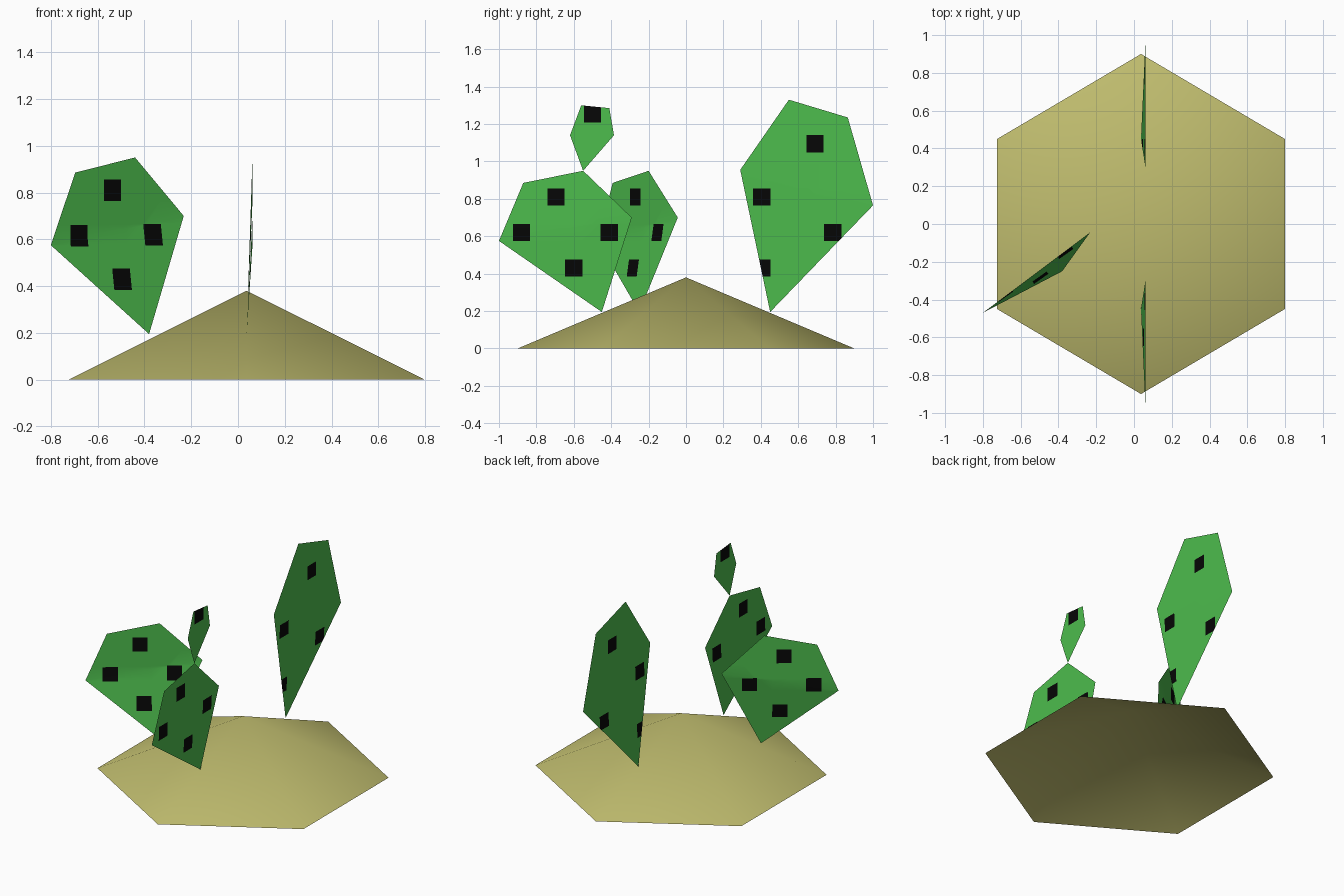
import bpy, bmesh, math
from mathutils import Vector

if "Cube" in bpy.data.objects:
    bpy.data.objects.remove(bpy.data.objects["Cube"])


def material(name, rgb):
    m = bpy.data.materials.new(name)
    m.diffuse_color = (*rgb, 1)
    m.use_nodes = True
    m.node_tree.nodes["Principled BSDF"].inputs["Base Color"].default_value = m.diffuse_color
    return m


SAND = material("sand", (0.52, 0.50, 0.155))
GREEN = material("cactus green", (0.075, 0.51, 0.075))
BLACK = material("black", (0.002, 0.002, 0.002))
SPOT = 0.046  # half size of a square spot


def finish(bm, name, mats):
    mesh = bpy.data.meshes.new(name)
    for f in bm.faces:
        f.smooth = True
    bm.to_mesh(mesh)
    bm.free()
    for m in mats:
        mesh.materials.append(m)
    bpy.context.collection.objects.link(bpy.data.objects.new(name, mesh))


def pad(name, origin, direction, base, outline, spots):
    """Thin sheet: base point plus four (distance, height) corners, with cut square spots."""
    o, d = Vector((*origin, 0)), Vector((*direction, 0)).normalized()
    bm = bmesh.new()
    foot = bm.verts.new(base)
    corners = [bm.verts.new(o + d * u + Vector((0, 0, z))) for u, z in outline]
    bm.faces.new((foot, corners[0], corners[-1]))
    bm.faces.new(corners)
    for u, z in spots:
        for s in (-SPOT, SPOT):
            for co, no in ((o + d * (u + s), d), (Vector((0, 0, z + s)), Vector((0, 0, 1)))):
                bmesh.ops.bisect_plane(bm, geom=bm.verts[:] + bm.edges[:] + bm.faces[:],
                                       plane_co=co, plane_no=no, dist=1e-5)
    for f in bm.faces:
        c = f.calc_center_median()
        u = (c - o).dot(d)
        f.material_index = int(any(abs(u - a) < SPOT and abs(c.z - b) < SPOT for a, b in spots))
    finish(bm, name, (GREEN, BLACK))


# Open six-sided sand mound
bm = bmesh.new()
apex = bm.verts.new((0.037, 0, 0.38))
rim = []
for i in range(6):
    a = math.radians(30 + 60 * i)
    rim.append(bm.verts.new((0.037 + 0.88 * math.cos(a), 0.9 * math.sin(a), 0)))
for i in range(6):
    bm.faces.new((rim[i], rim[(i + 1) % 6], apex))
finish(bm, "sand_mound", (SAND,))

# Cactus pads
LOW = [(0.29, 0.70), (0.55, 0.95), (0.87, 0.885), (1.0, 0.575)]
pad("front_pad", (0.062, 0), (0, -1), (0.037, -0.45, 0.195), LOW,
    [(0.695, 0.81), (0.88, 0.62), (0.41, 0.62), (0.60, 0.43)])
pad("left_pad", (0, 0.13), (-0.8, -0.6), (-0.38, -0.25, 0.195), LOW,
    [(0.67, 0.81), (0.85, 0.615), (0.46, 0.62), (0.645, 0.43)])
pad("back_pad", (0.062, 0), (0, 1), (0.037, 0.45, 0.195),
    [(1.0, 0.765), (0.865, 1.235), (0.55, 1.33), (0.29, 0.955)],
    [(0.69, 1.095), (0.405, 0.81), (0.785, 0.62), (0.405, 0.43)])
pad("bud_pad", (0.062, 0), (0, -1), (0.062, -0.55, 0.95),
    [(0.385, 1.14), (0.41, 1.285), (0.56, 1.30), (0.62, 1.14)],
    [(0.50, 1.255)])
